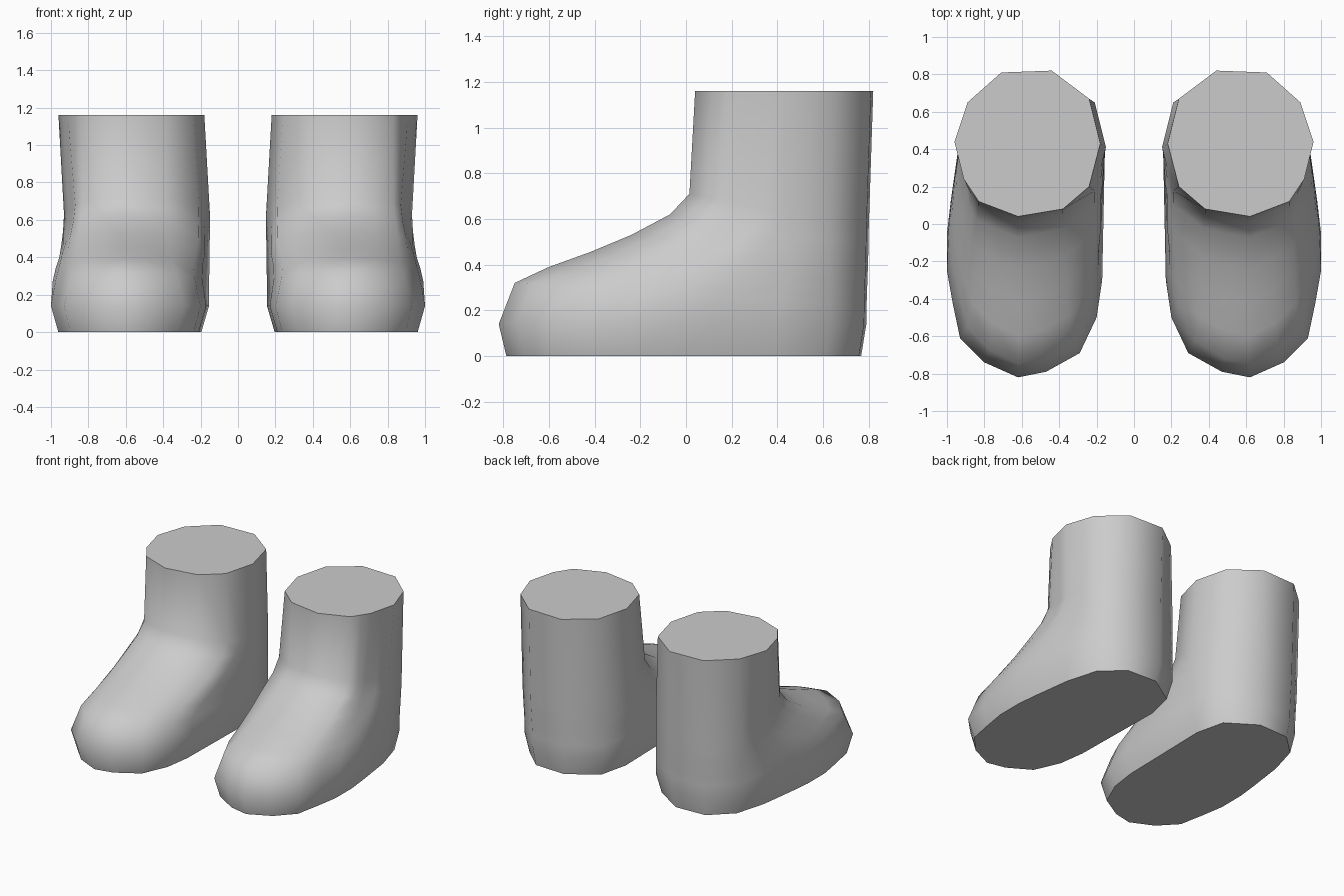
import bpy, bmesh, math

if "Cube" in bpy.data.objects:
    bpy.data.objects.remove(bpy.data.objects["Cube"])

# One flat grey for the whole pair
grey = bpy.data.materials.new("plain grey")
grey.diffuse_color = (0.6, 0.6, 0.6, 1)
grey.use_nodes = True
grey.node_tree.nodes["Principled BSDF"].inputs["Base Color"].default_value = grey.diffuse_color

# Matching outlines (x, y), counter-clockwise from the toe: widest foot line and leg opening
FOOT = [(.62, -.82), (.80, -.74), (.93, -.61), (.97, -.42), (1.0, -.25), (1.0, -.05),
        (.98, .12), (.94, .40), (.87, .63), (.70, .78), (.44, .79), (.21, .65),
        (.155, .43), (.17, -.30), (.20, -.50), (.29, -.69), (.47, -.79)]
LEG = [(.62, .04), (.725, .08), (.83, .12), (.87, .18), (.91, .24), (.935, .34),
       (.96, .44), (.925, .545), (.89, .65), (.71, .81), (.44, .82), (.24, .67),
       (.18, .43), (.21, .315), (.24, .20), (.38, .08), (.50, .06)]
# Ankle: the leg outline, fuller on the inner side and slimmer outside
ANKLE = [(x - .03 if x > .9 else x - .03 if x < .25 else x, y - .02) for x, y in LEG]

# Instep rings: front y, front z, back z, narrowing of the toe
INSTEP = [(-.75, .32, .22, .10), (-.60, .39, .28, .14), (-.42, .455, .34, .15),
          (-.24, .53, .40, .12), (-.07, .62, .47, .05), (.015, .71, .55, 0)]


def instep_ring(front, z_front, z_back, pinch):
    s = (front + .82) / .84
    ring = []
    for (ax, ay), (bx, by) in zip(FOOT, ANKLE):
        x, y = ax + (bx - ax) * s, ay + (by - ay) * s
        toe = min(1, max(0, -y / .5))
        x = .59 + (x - .59) * (1 - pinch * toe)
        t = (y - front) / (.80 - front)
        ring.append((x, y, z_front + (z_back - z_front) * t))
    return ring


# Sole edge (drawn in slightly), widest line, instep, leg opening
sole = [(.585 + (x - .585) * .905, -.005 + (y + .01) * .965, 0) for x, y in FOOT]
rings = [sole, [(x, y, .14) for x, y in FOOT]]
rings += [instep_ring(*r) for r in INSTEP]
rings.append([(x, y, 1.16) for x, y in LEG])

# Loft the boot and close both ends
bm = bmesh.new()
loops = [[bm.verts.new(p) for p in ring] for ring in rings]
n = len(FOOT)
for low, high in zip(loops, loops[1:]):
    for i in range(n):
        j = (i + 1) % n
        bm.faces.new((low[i], low[j], high[j], high[i]))
bm.faces.new(loops[-1])
bm.faces.new(loops[0][::-1])
mesh = bpy.data.meshes.new("boots")
bm.to_mesh(mesh)
bm.free()
mesh.materials.append(grey)
boots = bpy.data.objects.new("boots", mesh)
bpy.context.collection.objects.link(boots)
bpy.context.view_layer.objects.active = boots
boots.select_set(True)
bpy.ops.object.shade_smooth_by_angle(angle=math.radians(50))

# Second boot
mirror = boots.modifiers.new("other_boot", 'MIRROR')
mirror.use_mirror_merge = False
